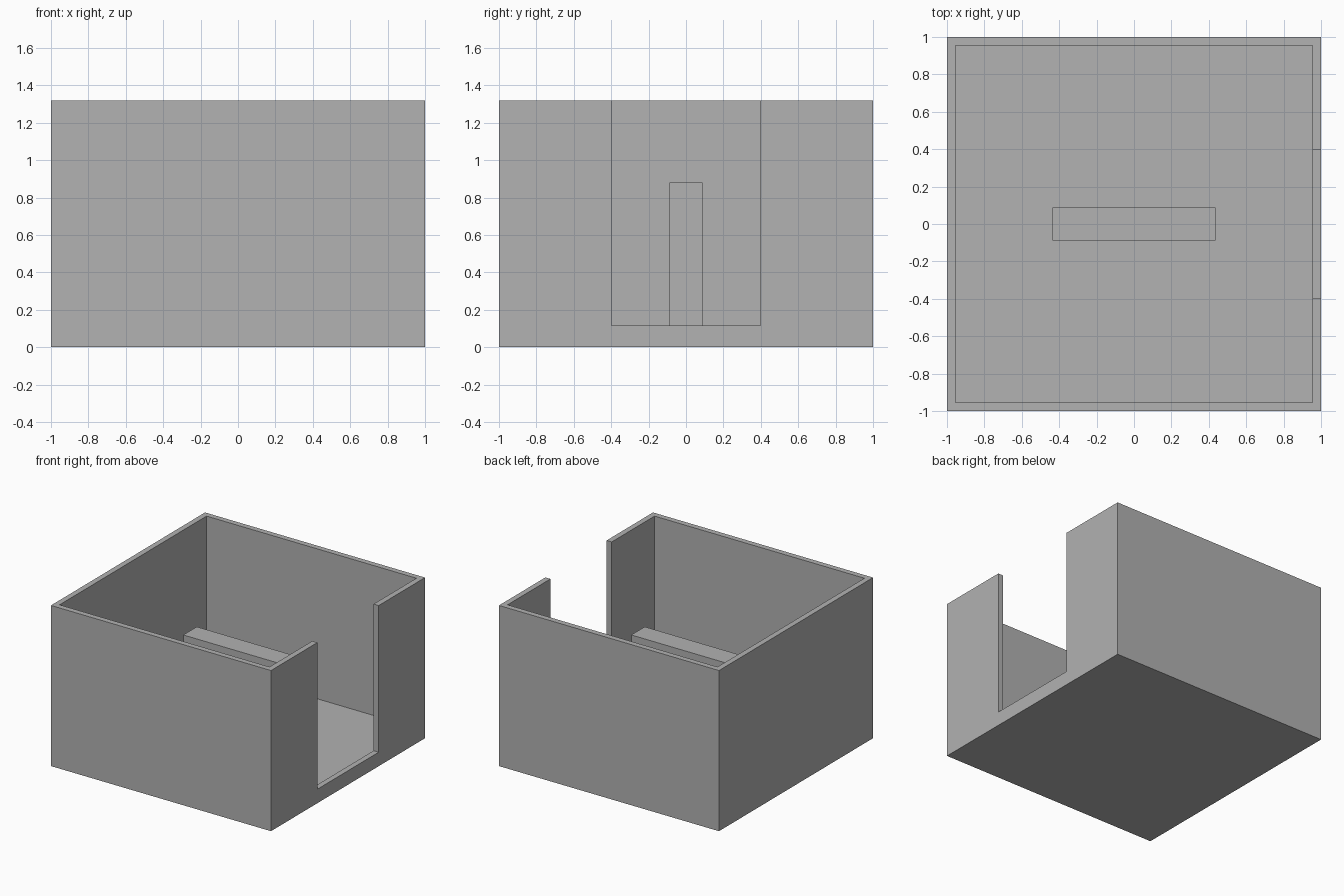
import bpy

if "Cube" in bpy.data.objects:
    bpy.data.objects.remove(bpy.data.objects["Cube"], do_unlink=True)

HALF = 1.0
HEIGHT = 1.32
WALL = 0.046
FLOOR = 0.088
SILL = 0.115
DOOR_HALF = 0.398
INNER = HALF - WALL

grey = bpy.data.materials.new("plain grey")
grey.use_nodes = True
colour = (0.445, 0.445, 0.445, 1)
grey.diffuse_color = colour
grey.node_tree.nodes["Principled BSDF"].inputs["Base Color"].default_value = colour


def box(name, low, high):
    """Axis-aligned box between two corners."""
    centre = [(a + b) / 2 for a, b in zip(low, high)]
    bpy.ops.mesh.primitive_cube_add(size=1, location=centre)
    obj = bpy.context.object
    obj.name = name
    obj.scale = [b - a for a, b in zip(low, high)]
    bpy.ops.object.transform_apply(location=True, rotation=False, scale=True)
    obj.data.materials.append(grey)
    return obj


def cut(target, cutter):
    """Subtract the cutter from the target, then discard the cutter."""
    cutter.hide_render = True
    mod = target.modifiers.new("cut", "BOOLEAN")
    mod.operation = "DIFFERENCE"
    mod.solver = "EXACT"
    mod.object = cutter
    bpy.context.view_layer.objects.active = target
    bpy.ops.object.modifier_apply(modifier=mod.name)
    bpy.data.objects.remove(cutter, do_unlink=True)


# Open-topped room with a raised sill under its doorway
room = box("room_walls_and_floor", (-HALF, -HALF, 0), (HALF, HALF, HEIGHT))
cut(room, box("cavity_cutter", (-INNER, -INNER, FLOOR), (INNER, INNER, HEIGHT + 1)))
cut(room, box("doorway_cutter", (0.5, -DOOR_HALF, SILL), (HALF + 1, DOOR_HALF, HEIGHT + 1)))

# Free-standing partition in the middle of the floor
box("central_partition", (-0.436, -0.088, FLOOR), (0.436, 0.088, 0.88))
